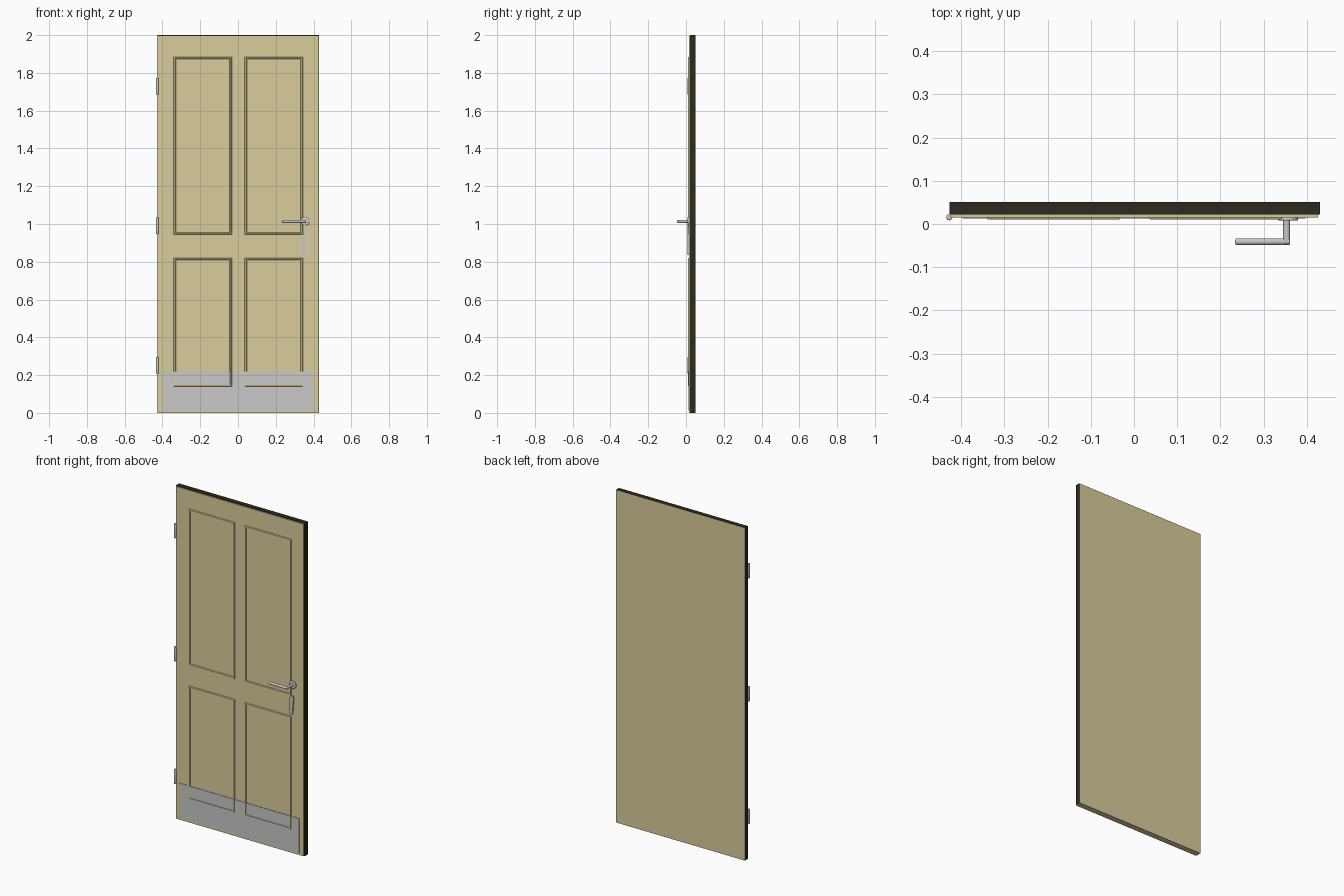
import bpy, bmesh, math
from mathutils import Vector

cube = bpy.data.objects.get("Cube")
if cube:
    bpy.data.objects.remove(cube, do_unlink=True)


def material(name, rgb):
    m = bpy.data.materials.new(name)
    m.use_nodes = True
    m.diffuse_color = (*rgb, 1)
    m.node_tree.nodes["Principled BSDF"].inputs["Base Color"].default_value = (*rgb, 1)
    return m


CREAM = material("cream_paint", (0.70, 0.61, 0.33))
DARK = material("dark_edge", (0.026, 0.023, 0.013))
STEEL = material("brushed_steel", (0.58, 0.58, 0.58))


def finish(name, bm, *mats):
    bmesh.ops.recalc_face_normals(bm, faces=bm.faces)
    mesh = bpy.data.meshes.new(name)
    bm.to_mesh(mesh)
    bm.free()
    for m in mats:
        mesh.materials.append(m)
    obj = bpy.data.objects.new(name, mesh)
    bpy.context.collection.objects.link(obj)
    return obj


def box(name, lo, hi, *mats):
    lo, hi = Vector(lo), Vector(hi)
    bm = bmesh.new()
    bmesh.ops.create_cube(bm, size=1)
    for v in bm.verts:
        v.co = (lo + hi) / 2 + v.co * (hi - lo)
    return finish(name, bm, *mats)


def rod(name, start, end, radius, bevel=0.0):
    start, end = Vector(start), Vector(end)
    bm = bmesh.new()
    bmesh.ops.create_cone(bm, cap_ends=True, segments=24, radius1=radius,
                          radius2=radius, depth=(end - start).length)
    if bevel:
        rims = [e for e in bm.edges if any(len(f.verts) > 4 for f in e.link_faces)]
        bmesh.ops.bevel(bm, geom=rims, offset=bevel, segments=3, profile=0.5, affect='EDGES')
    turn = (end - start).to_track_quat('Z', 'Y')
    for v in bm.verts:
        v.co = turn @ v.co + (start + end) / 2
    obj = finish(name, bm, STEEL)
    bpy.ops.object.select_all(action='DESELECT')
    obj.select_set(True)
    bpy.context.view_layer.objects.active = obj
    bpy.ops.object.shade_smooth_by_angle(angle=math.radians(40))
    return obj


# Moulding: nested rectangles stepped through an inset/depth profile
def moulding(name, x0, x1, z0, z1):
    bm = bmesh.new()
    rings = []
    for inset, y in [(0, 0.018), (0.004, 0.010), (0.011, 0.010), (0.015, 0.018)]:
        a, b, c, d = x0 + inset, x1 - inset, z0 + inset, z1 - inset
        rings.append([bm.verts.new((x, y, z)) for x, z in [(a, c), (b, c), (b, d), (a, d)]])
    for r, s in zip(rings, rings[1:] + rings[:1]):
        for i in range(4):
            j = (i + 1) % 4
            bm.faces.new((r[i], r[j], s[j], s[i]))
    return finish(name, bm, CREAM)


# Door core: dark on the top and side edges, cream on the back and underside
core = box("door_core", (-0.427, 0.022, 0), (0.430, 0.051, 2.0), CREAM, DARK)
for face in core.data.polygons:
    n = face.normal
    face.material_index = 1 if abs(n.x) > 0.5 or n.z > 0.5 or n.y < -0.5 else 0

# Front skin and kick plate
box("front_skin", (-0.424, 0.0155, 0), (0.425, 0.022, 1.996), CREAM)
box("kick_plate", (-0.397, 0.0125, 0.012), (0.397, 0.0155, 0.22), STEEL)

# Four panel mouldings
for side, x0 in (("right", -0.342), ("left", 0.033)):
    for level, z0, z1 in (("lower", 0.138, 0.822), ("upper", 0.942, 1.886)):
        moulding(f"{level}_{side}_moulding", x0, x0 + 0.312, z0, z1)

# Hinge knuckles
for i, z in enumerate((0.252, 0.99, 1.73)):
    rod(f"hinge_{i + 1}", (-0.427, 0.0155, z - 0.044), (-0.427, 0.0155, z + 0.044), 0.007, 0.002)

# Lever handle
rod("handle_rose", (0.356, 0.0155, 1.014), (0.356, 0.008, 1.014), 0.023, 0.002)
rod("handle_stem", (0.353, 0.010, 1.014), (0.353, -0.045, 1.014), 0.008)
rod("handle_lever", (0.361, -0.041, 1.014), (0.234, -0.041, 1.014), 0.008, 0.004)

# Tapered keyhole cover with a rounded top
bm = bmesh.new()
outline = [(0.337, 0.835), (0.355, 0.835), (0.363, 0.935), (0.358, 0.947),
           (0.344, 0.947), (0.338, 0.935)]
front = bm.faces.new([bm.verts.new((x, 0.008, z)) for x, z in outline])
ext = bmesh.ops.extrude_face_region(bm, geom=[front], use_keep_orig=True)
for v in ext["geom"]:
    if isinstance(v, bmesh.types.BMVert):
        v.co.y = 0.0155
finish("keyhole_cover", bm, STEEL)
